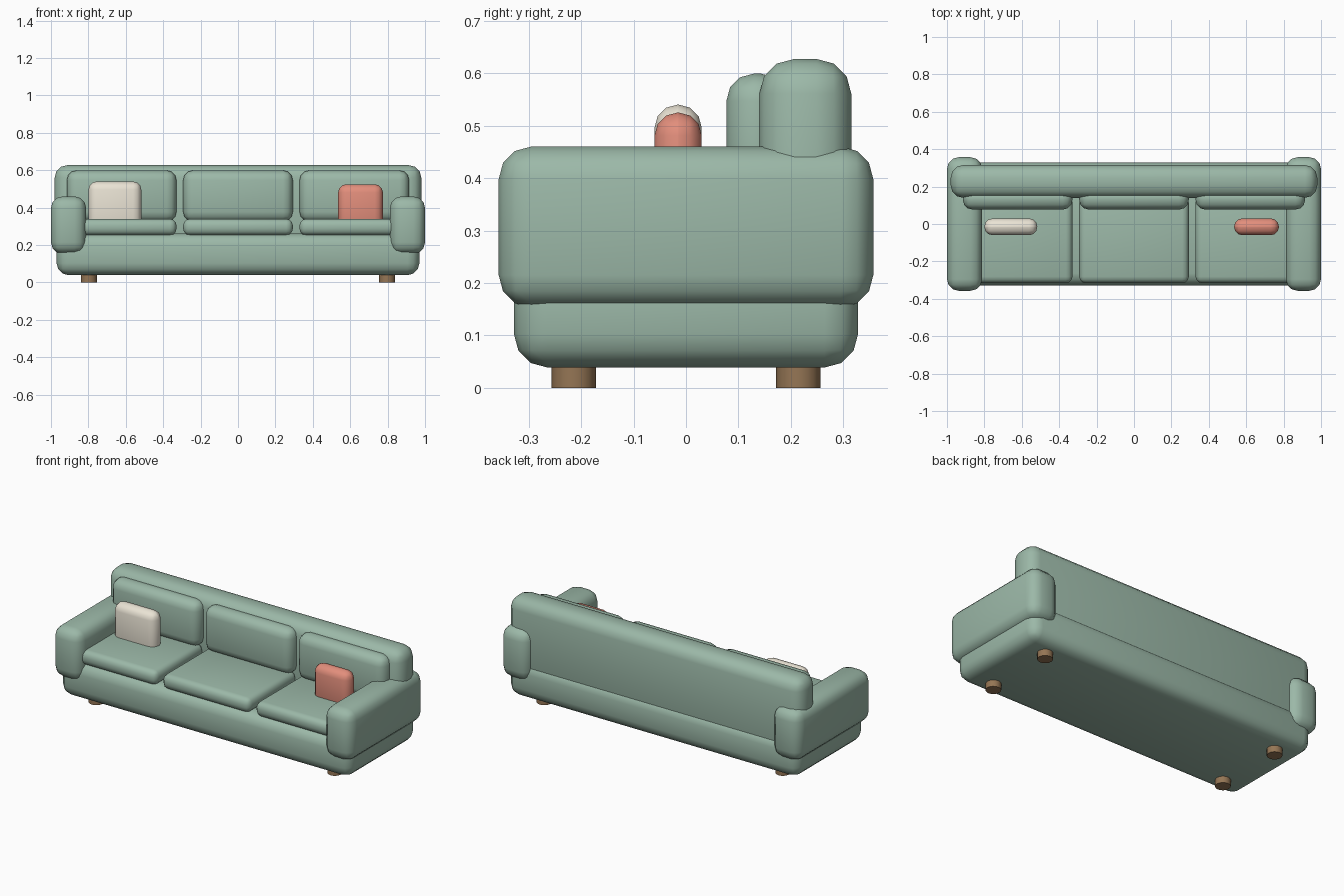
import bpy, math

if "Cube" in bpy.data.objects:
    bpy.data.objects.remove(bpy.data.objects["Cube"])


def material(name, rgb):
    m = bpy.data.materials.new(name)
    m.diffuse_color = (*rgb, 1)
    m.use_nodes = True
    m.node_tree.nodes["Principled BSDF"].inputs["Base Color"].default_value = m.diffuse_color
    return m


green = material("sage fabric", (0.33, 0.48, 0.39))
cream = material("cream fabric", (0.82, 0.77, 0.66))
coral = material("coral fabric", (0.76, 0.27, 0.20))
wood = material("wood", (0.30, 0.18, 0.09))


def soft_box(name, x, y, z, radius, mat):
    """Rounded box given as (min, max) ranges on each axis."""
    bpy.ops.mesh.primitive_cube_add(size=1, location=[(a + b) / 2 for a, b in (x, y, z)])
    ob = bpy.context.object
    ob.name = name
    ob.scale = [b - a for a, b in (x, y, z)]
    bpy.ops.object.transform_apply(location=False, rotation=False, scale=True)
    bev = ob.modifiers.new("round", 'BEVEL')
    bev.width = radius
    bev.segments = 3
    bev.limit_method = 'NONE'
    ob.data.materials.append(mat)
    bpy.ops.object.shade_smooth()
    return ob


# Base and backrest
soft_box("base", (-0.97, 0.97), (-0.328, 0.328), (0.039, 0.262), 0.064, green)
soft_box("backrest", (-0.98, 0.98), (0.14, 0.315), (0.14, 0.627), 0.066, green)

# Arms
for side, s in (("left", -1), ("right", 1)):
    x = sorted((s * 0.812, s * 1.0))
    soft_box(side + "_arm", x, (-0.357, 0.357), (0.153, 0.46), 0.062, green)

# Three seat cushions and three back cushions
for i in (-1, 0, 1):
    x = (i * 0.622 - 0.293, i * 0.622 + 0.293)
    soft_box(f"seat_cushion_{i + 2}", x, (-0.316, 0.15), (0.252, 0.34), 0.035, green)
    soft_box(f"back_cushion_{i + 2}", x, (0.077, 0.195), (0.325, 0.599), 0.052, green)

# Throw pillows
soft_box("cream_pillow", (-0.80, -0.517), (-0.06, 0.03), (0.26, 0.54), 0.044, cream)
soft_box("coral_pillow", (0.535, 0.775), (-0.06, 0.03), (0.285, 0.525), 0.044, coral)

# Four short round legs
for sx in (-1, 1):
    for sy in (-1, 1):
        bpy.ops.mesh.primitive_cylinder_add(vertices=16, radius=0.042, depth=0.07,
                                            location=(sx * 0.797, sy * 0.214, 0.035))
        leg = bpy.context.object
        leg.name = ("front" if sy < 0 else "back") + ("_left" if sx < 0 else "_right") + "_leg"
        leg.data.materials.append(wood)
        bpy.ops.object.shade_smooth_by_angle(angle=math.radians(40))
